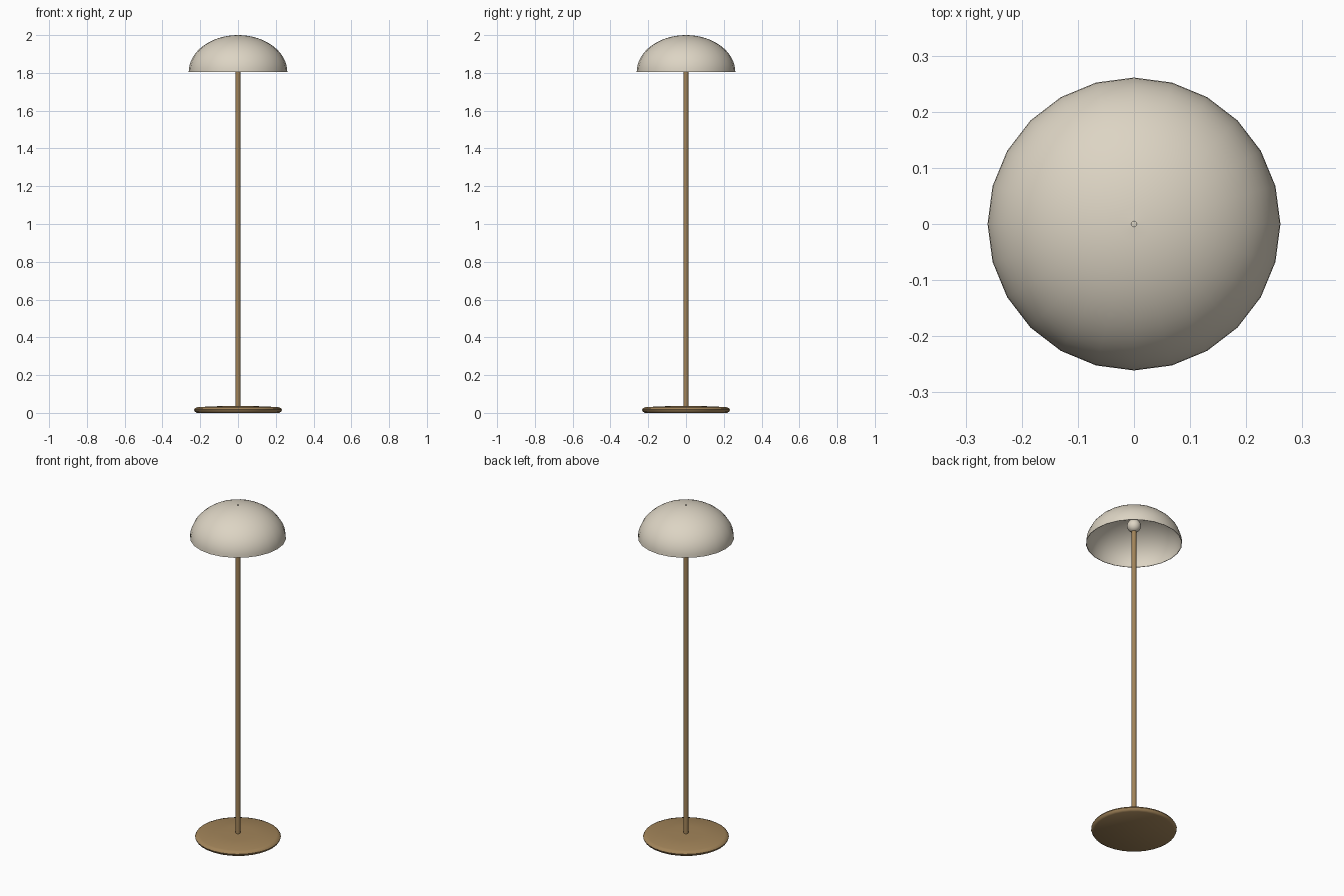
import bpy, math

if "Cube" in bpy.data.objects:
    bpy.data.objects.remove(bpy.data.objects["Cube"])


def material(name, rgb):
    m = bpy.data.materials.new(name)
    m.diffuse_color = (*rgb, 1)
    m.use_nodes = True
    m.node_tree.nodes["Principled BSDF"].inputs["Base Color"].default_value = m.diffuse_color
    return m


brass = material("brass", (0.36, 0.23, 0.10))
cream = material("cream", (0.72, 0.66, 0.55))


def lathe(name, profile, mat, sides=24, angle=40):
    """Spin an (r, z) profile round z; r = 0 points become poles."""
    verts, rings, faces = [], [], []
    for r, z in profile:
        n = 1 if r == 0 else sides
        rings.append([len(verts) + i % n for i in range(sides)])
        verts += [(r * math.cos(2 * math.pi * i / sides),
                   r * math.sin(2 * math.pi * i / sides), z) for i in range(n)]
    for a, b in zip(rings, rings[1:]):
        for i in range(sides):
            j = (i + 1) % sides
            faces.append(list(dict.fromkeys((a[i], a[j], b[j], b[i]))))
    me = bpy.data.meshes.new(name)
    me.from_pydata(verts, [], faces)
    me.materials.append(mat)
    ob = bpy.data.objects.new(name, me)
    bpy.context.collection.objects.link(ob)
    bpy.context.view_layer.objects.active = ob
    ob.select_set(True)
    bpy.ops.object.shade_smooth_by_angle(angle=math.radians(angle))
    ob.select_set(False)
    return ob


def arc(r, h, z, start, end, n):
    """Elliptical arc from elevation start to end, in degrees."""
    return [(r * math.cos(t), z + h * math.sin(t)) for t in
            (math.radians(start + (end - start) * i / n) for i in range(n + 1))]


# weighted foot with a rounded rim
lathe("base", [(0, 0), (0.218, 0), (0.228, 0.006), (0.233, 0.017), (0.228, 0.025),
               (0.212, 0.031), (0.09, 0.036), (0, 0.037)], brass, 32)
# stem
lathe("pole", [(0, 0.03), (0.013, 0.03), (0.013, 1.88), (0, 1.88)], brass, 16)
# bulb under the shade
lathe("bulb", [(0, 1.877)] + arc(0.038, 0.038, 1.915, -75, 75, 10) + [(0, 1.953)], cream)
# thin domed shade: outer skin, then inner skin, with a tiny hole at the top
outer = arc(0.261, 0.195, 1.805, 0, 88.9, 16)
inner = arc(0.258, 0.192, 1.805, 88.9, 0, 16)
lathe("shade", outer + inner + outer[:1], cream)
